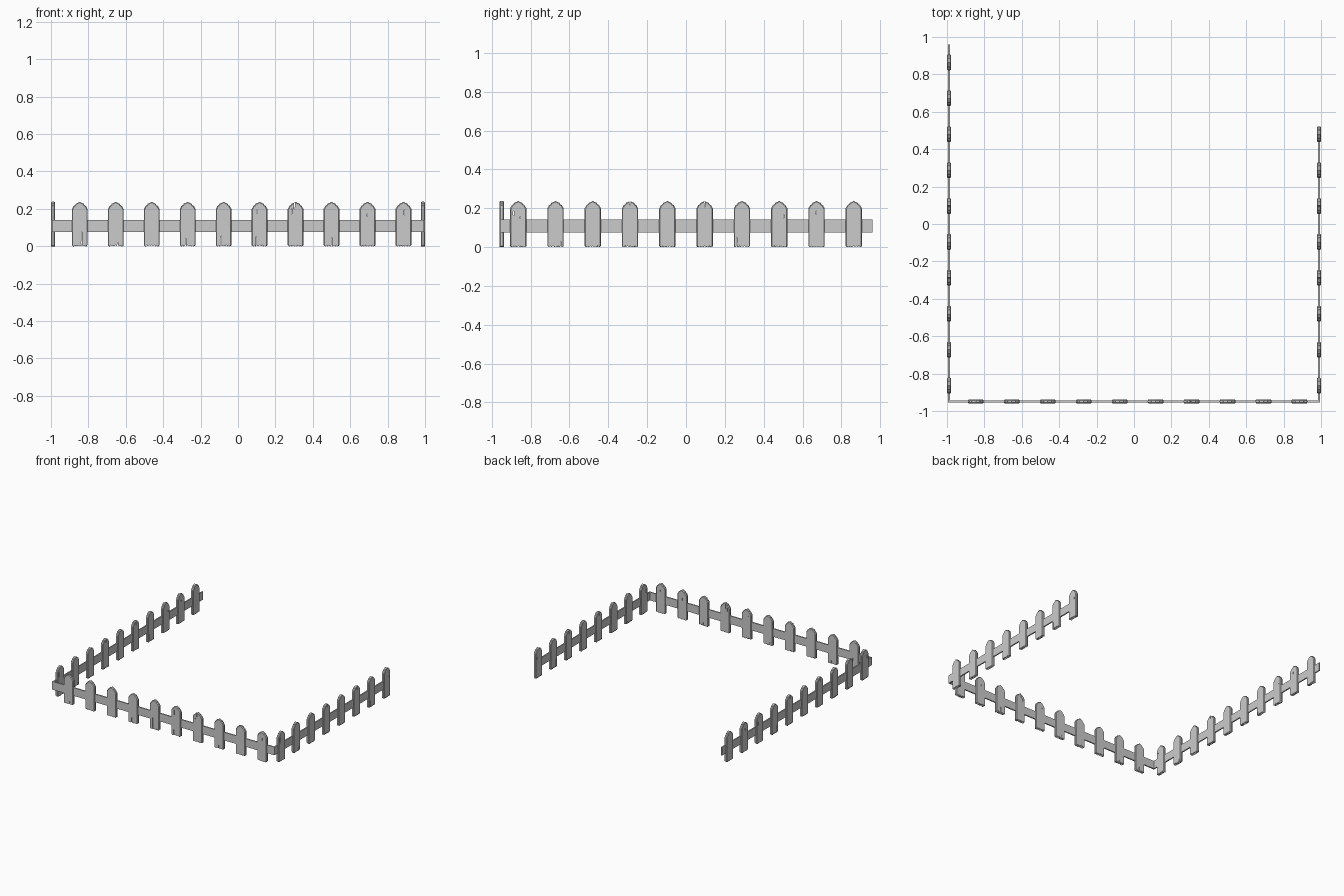
import bpy, bmesh, random
from math import pi
from mathutils import Matrix

if "Cube" in bpy.data.objects:
    bpy.data.objects.remove(bpy.data.objects["Cube"])

random.seed(4)
HALF_T = 0.011      # half picket thickness


def finish(bm, name, loc, rot):
    bmesh.ops.recalc_face_normals(bm, faces=bm.faces[:])
    me = bpy.data.meshes.new(name)
    bm.to_mesh(me)
    bm.free()
    ob = bpy.data.objects.new(name, me)
    bpy.context.collection.objects.link(ob)
    ob.matrix_world = Matrix.Translation(loc) @ Matrix.Rotation(rot, 4, 'Z')
    return ob


def add_picket(bm, cx):
    # half outline of the worn pointed head, mirrored, plus a splintered foot
    head = [(0.042, 0.200), (0.036, 0.209), (0.034, 0.215), (0.024, 0.221),
            (0.021, 0.228), (0.010, 0.232), (0.0, 0.238)]
    n = 12
    foot = [(-0.042 + 0.084 * i / n,
             0.0 if i % 2 else random.uniform(0.003, 0.008)) for i in range(n + 1)]
    outline = foot + head + [(-x, z) for x, z in head[-2::-1]]
    # chamfered board: inset face, two full loops, inset face
    loops = []
    for y, s in ((-HALF_T, 0.004), (-0.006, 0), (0.006, 0), (HALF_T, 0.004)):
        k = 1 - s / 0.042
        loops.append([bm.verts.new((cx + x * k, y, z if z < 0.1 else z - s))
                      for x, z in outline])
    for a, b in zip(loops, loops[1:]):
        for i in range(len(a)):
            j = (i + 1) % len(a)
            bm.faces.new((a[i], a[j], b[j], b[i]))
    bm.faces.new(loops[0])
    bm.faces.new(loops[-1])


def add_crack(bm, x, z0, z1):
    # slim four-sided spindle cutter through the board
    zm, w = (z0 + z1) / 2, 0.0022
    ring = [(x, z0), (x + w, zm), (x, z1), (x - w, zm)]
    a = [bm.verts.new((px, -0.03, pz)) for px, pz in ring]
    b = [bm.verts.new((px, 0.03, pz)) for px, pz in ring]
    bm.faces.new(a)
    bm.faces.new(b)
    for i in range(4):
        j = (i + 1) % 4
        bm.faces.new((a[i], a[j], b[j], b[i]))


def fence_run(name, loc, rot, first, step, count, rail, cracks):
    # rail
    bm = bmesh.new()
    bmesh.ops.create_cube(bm, size=1)
    for v in bm.verts:
        v.co = (rail[0] if v.co.x < 0 else rail[1], v.co.y * 0.01,
                0.0755 if v.co.z < 0 else 0.141)
    finish(bm, name + "_rail", loc, rot)
    # pickets
    bm = bmesh.new()
    for i in range(count):
        add_picket(bm, first + i * step)
    pickets = finish(bm, name + "_pickets", loc, rot)
    # weathering cracks
    bm = bmesh.new()
    for i, dx, z0, z1 in cracks:
        if i < count:
            add_crack(bm, first + i * step + dx, z0, z1)
    cutter = finish(bm, name + "_crack_cutter", loc, rot)
    cutter.hide_render = True
    cutter.hide_set(True)
    mod = pickets.modifiers.new("cracks", 'BOOLEAN')
    mod.operation = 'DIFFERENCE'
    mod.solver = 'EXACT'
    mod.object = cutter
    # bake the cut, then drop the cutter
    bpy.context.view_layer.update()
    dg = bpy.context.evaluated_depsgraph_get()
    me = bpy.data.meshes.new_from_object(pickets.evaluated_get(dg))
    pickets.modifiers.clear()
    pickets.data = me
    bpy.data.objects.remove(cutter)


# cracks: picket index, sideways offset, bottom z, top z
front_cracks = [(0, 0.010, -0.06, 0.10), (1, 0.010, -0.02, 0.03), (3, -0.010, -0.03, 0.045),
                (4, -0.014, -0.06, 0.10), (5, -0.018, -0.04, 0.055), (7, 0.001, -0.03, 0.05),
                (5, -0.014, 0.165, 0.205), (6, -0.020, 0.17, 0.205), (6, -0.006, 0.18, 0.26),
                (8, -0.002, 0.155, 0.175), (9, 0.004, 0.165, 0.195)]
side_cracks = [(0, -0.024, 0.15, 0.20), (0, 0.010, 0.145, 0.16), (1, 0.027, -0.02, 0.03),
               (3, 0.0, 0.20, 0.26), (5, 0.0, 0.20, 0.26), (6, -0.026, -0.03, 0.065),
               (7, 0.024, 0.145, 0.172), (8, -0.002, 0.165, 0.19)]

fence_run("front", (0, -0.949, 0), 0, -0.846, 0.1923, 10, (-0.995, 0.995), front_cracks)
fence_run("left", (-0.989, 0, 0), pi / 2, -0.864, 0.192, 10, (-0.953, 0.96), side_cracks)
fence_run("right", (0.989, 0, 0), pi / 2, -0.864, 0.192, 8, (-0.953, 0.522), side_cracks)
